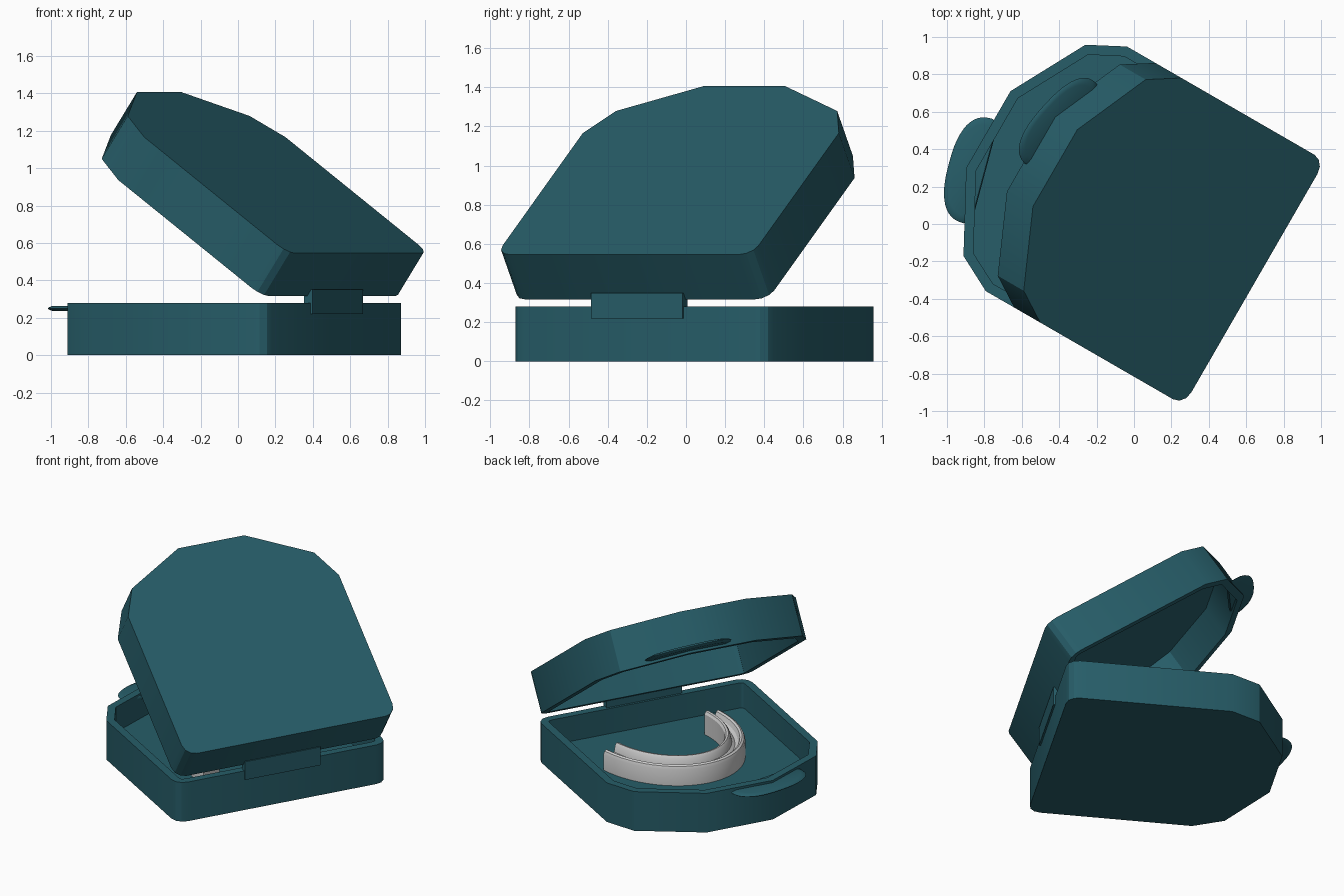
import bpy, bmesh
from math import sin, cos, pi, radians
from mathutils import Matrix, Vector

if "Cube" in bpy.data.objects:
    bpy.data.objects.remove(bpy.data.objects["Cube"])

H = 0.28           # height of each half of the case
BACK = 0.575       # distance from local origin to the hinge wall

teal = bpy.data.materials.new("teal_plastic")
teal.diffuse_color = (0.02, 0.11, 0.14, 1)
teal.use_nodes = True
teal.node_tree.nodes["Principled BSDF"].inputs["Base Color"].default_value = teal.diffuse_color

# case frame: local x along the hinge, local y towards the opening side
CASE = Matrix.Rotation(radians(60), 4, 'Z') @ Matrix.Translation((0.048, 0, 0))
LID = (CASE @ Matrix.Translation((0, -0.555, 0.316))
       @ Matrix.Rotation(radians(35), 4, 'X') @ Matrix.Translation((0, BACK, 0)))


def finish(bm, name, matrix, mat=None):
    bmesh.ops.recalc_face_normals(bm, faces=bm.faces)
    me = bpy.data.meshes.new(name)
    bm.to_mesh(me)
    bm.free()
    ob = bpy.data.objects.new(name, me)
    bpy.context.collection.objects.link(ob)
    ob.matrix_world = matrix
    if mat:
        me.materials.append(mat)
    bpy.ops.object.select_all(action='DESELECT')
    ob.select_set(True)
    bpy.context.view_layer.objects.active = ob
    bpy.ops.object.shade_smooth_by_angle(angle=radians(30))
    return ob


def loft(bm, rings, closed=True):
    """Bridge successive rings of points and cap both ends."""
    vr = [[bm.verts.new(p) for p in r] for r in rings]
    n = len(vr[0])
    for a, b in zip(vr, vr[1:]):
        for i in range(n):
            j = (i + 1) % n
            bm.faces.new((a[i], a[j], b[j], b[i]))
    bm.faces.new(vr[0])
    bm.faces.new(vr[-1])


def case_outline():
    """Half outline (rounded hinge corner, faceted front), mirrored."""
    r = 0.08
    half = [(0.755 - r + r * sin(t), -BACK + r - r * cos(t))
            for t in [i * pi / 6 for i in range(4)]]
    half += [(0.755, 0.507), (0.652, 0.704), (0.237, 0.927)]
    return half + [(-x, y) for x, y in reversed(half)]


def shell(name, matrix, floor, flip=False):
    bm = bmesh.new()
    pts = case_outline()
    loft(bm, [[(x, y, z) for x, y in pts] for z in (0, H)])
    bm.faces.ensure_lookup_table()
    bmesh.ops.recalc_face_normals(bm, faces=bm.faces)
    top = max(bm.faces, key=lambda f: f.calc_center_median().z)
    bmesh.ops.inset_individual(bm, faces=[top], thickness=0.055)
    ext = bmesh.ops.extrude_discrete_faces(bm, faces=[top])
    for v in ext['faces'][0].verts:
        v.co.z = floor
    if flip:
        for v in bm.verts:
            v.co.z = H - v.co.z
    return finish(bm, name, matrix, teal)


def thumb_tab(name, matrix, side, z):
    """Thin lens-edged half oval straddling a front corner of the case."""
    ang = radians(15)
    c, s = cos(ang), sin(ang)
    arc = [(0.275, -0.04)]
    for i in range(25):
        t = pi * i / 24
        u = abs(cos(t)) ** 0.8 * (1 if cos(t) >= 0 else -1)
        arc.append((0.29 * u, 0.16 * sin(t) ** 0.8 if 0 < i < 24 else 0))
    arc.append((-0.25, -0.04))
    rings = []
    for dz, k in ((-0.014, 0.86), (-0.006, 0.97), (0, 1), (0.006, 0.97), (0.014, 0.86)):
        rings.append([(side * (0.22 - (k * u * c - k * v * s)),
                       0.865 + k * u * s + k * v * c, z + dz) for u, v in arc])
    bm = bmesh.new()
    loft(bm, rings)
    return finish(bm, name, matrix, teal)


# case halves
shell("case_base", CASE, 0.10)
shell("case_lid", LID, 0.06, flip=True)

# thumb tabs, side by side when closed
thumb_tab("base_tab", CASE, -1 * -1 * -1, 0.25)
thumb_tab("lid_tab", LID, 1, 0.03)

# hinge plate
bm = bmesh.new()
bmesh.ops.create_cube(bm, size=1, matrix=Matrix.Translation((0, -0.562, 0.285))
                      @ Matrix.Diagonal((0.54, 0.05, 0.13, 1)))
finish(bm, "hinge", CASE, teal)

# mouth guard: grooved section swept along half an ellipse
W, D = 0.495, 0.60
section = [(0, 0), (0, 0.115), (0.008, 0.135), (0.022, 0.143), (0.036, 0.135),
           (0.048, 0.105), (0.068, 0.09), (0.088, 0.105), (0.098, 0.15),
           (0.110, 0.165), (0.125, 0.162), (0.135, 0.145), (0.135, 0)]
rings = []
for i in range(49):
    t = pi * i / 48
    p = Vector((W * cos(t), D * sin(t)))
    n = Vector((cos(t) / W, sin(t) / D)).normalized()
    rings.append([(*(p - n * d), z) for d, z in section])
bm = bmesh.new()
loft(bm, rings)
finish(bm, "mouth_guard", Matrix.Translation((0.185, 0.007, 0.10))
       @ Matrix.Rotation(radians(75), 4, 'Z'))
